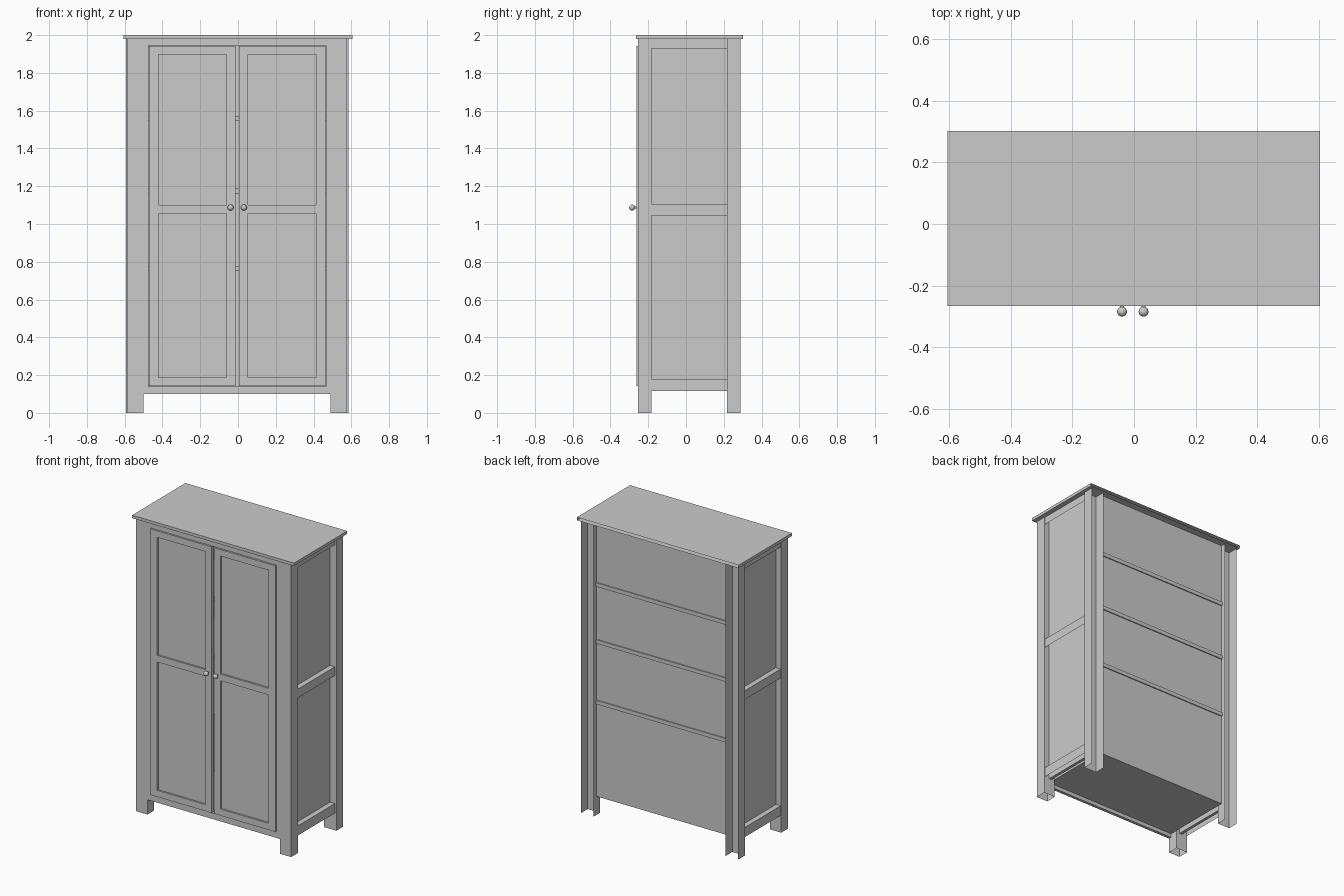
import bpy, bmesh, math
from mathutils import Matrix

if "Cube" in bpy.data.objects:
    bpy.data.objects.remove(bpy.data.objects["Cube"])

CX = -0.004  # cabinet centre line


def box(bm, x0, x1, y0, y1, z0, z1, drop):
    m = Matrix.LocRotScale(((x0 + x1) / 2, (y0 + y1) / 2, (z0 + z1) / 2), None,
                           (abs(x1 - x0), y1 - y0, z1 - z0))
    verts = bmesh.ops.create_cube(bm, size=1, matrix=m)["verts"]
    faces = {f for v in verts for f in v.link_faces}
    gone = [f for f in faces if
            ("back" in drop and all(abs(v.co.y - y1) < 1e-4 for v in f.verts)) or
            ("base" in drop and all(abs(v.co.z - z0) < 1e-4 for v in f.verts))]
    bmesh.ops.delete(bm, geom=gone, context='FACES_ONLY')


def finish(name, bm):
    me = bpy.data.meshes.new(name)
    bm.to_mesh(me)
    bm.free()
    ob = bpy.data.objects.new(name, me)
    ob.location.x = CX
    bpy.context.collection.objects.link(ob)
    return ob


def part(name, *boxes, drop=()):
    bm = bmesh.new()
    for b in boxes:
        box(bm, *b, drop)
    return finish(name, bm)


# overhanging top, open at the wall side
part("top_board", (-0.602, 0.609, -0.266, 0.303, 1.98, 2.0), drop=("back",))

# front face rails
part("front_rails",
     (-0.495, 0.495, -0.255, -0.235, 0.10, 0.14),
     (-0.495, 0.495, -0.255, -0.235, 1.945, 1.98))

for s, side in ((-1, "left"), (1, "right")):
    # hollow corner posts; the back ones are open to the wall
    part(f"{side}_front_post", (s * 0.495, s * 0.58, -0.255, -0.183, 0, 1.98), drop=("base",))
    part(f"{side}_front_stile", (s * 0.47, s * 0.495, -0.255, -0.235, 0.14, 1.945))
    part(f"{side}_back_post", (s * 0.495, s * 0.588, 0.217, 0.289, 0, 1.98),
         drop=("back", "base"))

    # recessed side panel and its rails
    part(f"{side}_side_panel", (s * 0.52, s * 0.54, -0.183, 0.217, 0.115, 1.98))
    part(f"{side}_side_rails", *[(s * 0.54, s * 0.576, -0.183, 0.217, a, b)
         for a, b in ((0.115, 0.18), (1.045, 1.105), (1.93, 1.98))], drop=("base",))

    # door frame with two sunk panels
    yf, yb = -0.262, -0.235
    part(f"{side}_door_frame",
         (s * 0.01, s * 0.057, yf, yb, 0.143, 1.942),
         (s * 0.417, s * 0.467, yf, yb, 0.143, 1.942),
         *[(s * 0.057, s * 0.417, yf, yb, a, b)
           for a, b in ((0.143, 0.187), (1.055, 1.10), (1.898, 1.942))])
    part(f"{side}_door_panels",
         *[(s * 0.057, s * 0.417, -0.250, -0.240, a, b)
           for a, b in ((0.187, 1.055), (1.10, 1.898))])

    # round knob on a short stem
    bm = bmesh.new()
    bmesh.ops.create_uvsphere(bm, u_segments=20, v_segments=12, radius=0.016,
                              matrix=Matrix.Translation((s * 0.035, -0.285, 1.087)))
    bmesh.ops.create_cone(bm, cap_ends=True, segments=16, radius1=0.006, radius2=0.006,
                          depth=0.03, matrix=Matrix.Translation((s * 0.035, -0.268, 1.087))
                          @ Matrix.Rotation(math.pi / 2, 4, 'X'))
    knob = finish(f"{side}_knob", bm)
    bpy.context.view_layer.objects.active = knob
    knob.select_set(True)
    bpy.ops.object.shade_smooth_by_angle()
    knob.select_set(False)

# floor, back panel and shelf edges seen from behind
part("floor_board", (-0.495, 0.495, -0.235, 0.255, 0.125, 0.14))
part("back_panel", (-0.495, 0.495, 0.25, 0.255, 0.125, 1.98))
for i, z in enumerate((0.765, 1.175, 1.56)):
    part(f"shelf_{i + 1}", (-0.495, 0.495, -0.20, 0.262, z - 0.013, z + 0.013))
